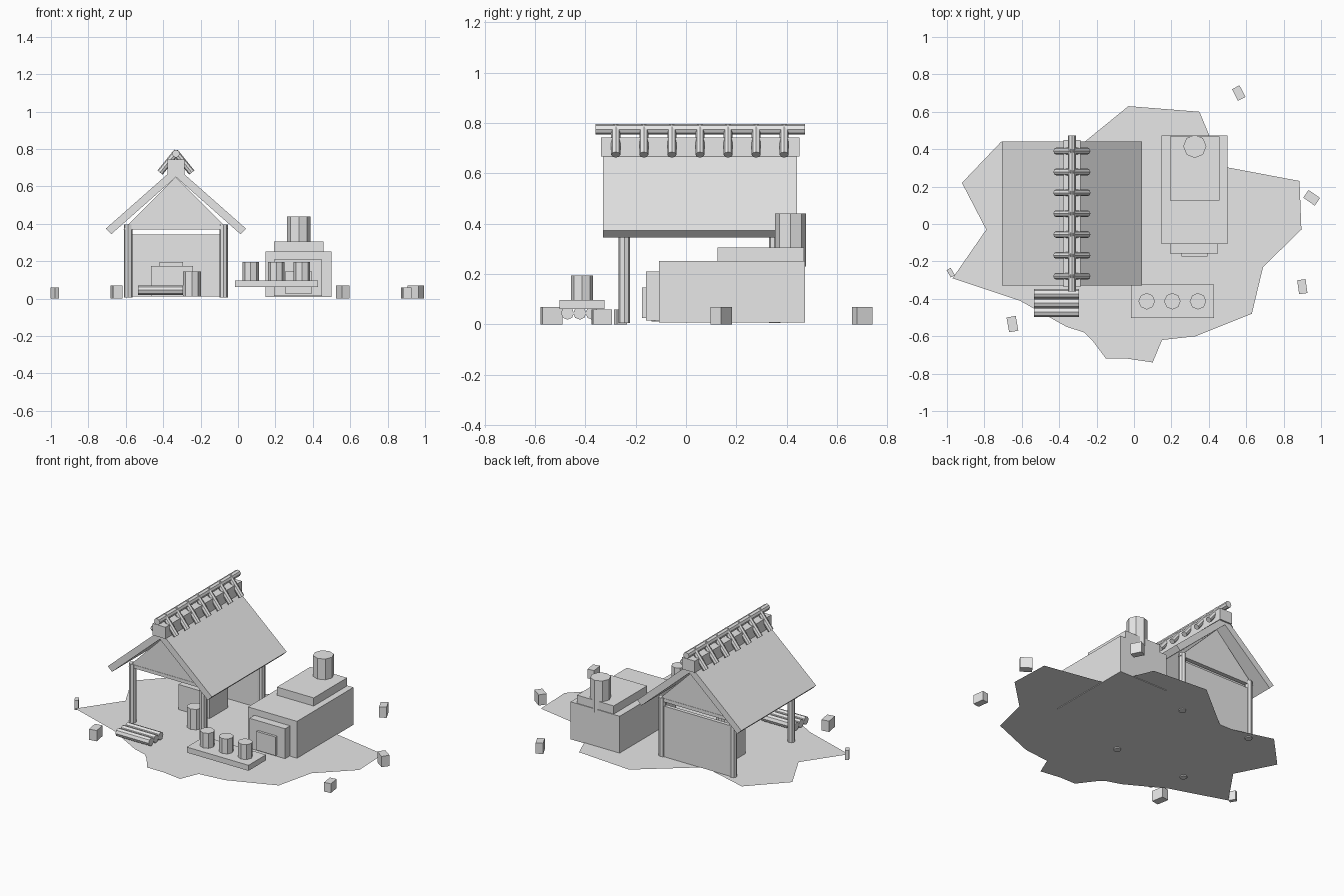
import bpy, bmesh, math
from mathutils import Vector

cube = bpy.data.objects.get("Cube")
if cube:
    bpy.data.objects.remove(cube, do_unlink=True)

# One plain colour for everything
grey = bpy.data.materials.new("plain_grey")
grey.use_nodes = True
grey.diffuse_color = (0.8, 0.8, 0.8, 1)
grey.node_tree.nodes["Principled BSDF"].inputs["Base Color"].default_value = (0.8, 0.8, 0.8, 1)


def finish(name, bm):
    bmesh.ops.recalc_face_normals(bm, faces=bm.faces)
    mesh = bpy.data.meshes.new(name)
    bm.to_mesh(mesh)
    bm.free()
    mesh.materials.append(grey)
    obj = bpy.data.objects.new(name, mesh)
    bpy.context.collection.objects.link(obj)
    return obj


def box(name, x, y, z):
    """Box from (low, high) pairs on each axis, with its origin in the middle."""
    bm = bmesh.new()
    bmesh.ops.create_cube(bm, size=1)
    bmesh.ops.scale(bm, vec=[b - a for a, b in (x, y, z)], verts=bm.verts)
    obj = finish(name, bm)
    obj.location = [(a + b) / 2 for a, b in (x, y, z)]
    return obj


def rod(name, start, end, radius, sides=8):
    """Straight low-poly cylinder between two points."""
    start, end = Vector(start), Vector(end)
    bm = bmesh.new()
    bmesh.ops.create_cone(bm, cap_ends=True, segments=sides, radius1=radius,
                          radius2=radius, depth=(end - start).length)
    obj = finish(name, bm)
    obj.location = (start + end) / 2
    obj.rotation_euler = (end - start).to_track_quat("Z", "Y").to_euler()
    return obj


def slab(name, outline, y0, y1):
    """Extrude an x-z outline along y."""
    bm = bmesh.new()
    face = bm.faces.new([bm.verts.new((x, y0, z)) for x, z in outline])
    made = bmesh.ops.extrude_face_region(bm, geom=[face])["geom"]
    verts = [v for v in made if isinstance(v, bmesh.types.BMVert)]
    bmesh.ops.translate(bm, vec=(0, y1 - y0, 0), verts=verts)
    return finish(name, bm)


# Ground sheet
shore = [(-.97, -.29), (-.61, -.41), (-.36, -.55), (-.265, -.58), (-.225, -.62),
         (-.15, -.72), (-.035, -.72), (.10, -.74), (.15, -.62), (.33, -.60),
         (.63, -.48), (.69, -.23), (.895, -.03), (.885, .23), (.46, .31),
         (.40, .48), (.35, .60), (-.03, .63), (-.38, .345), (-.71, .44),
         (-.92, .22), (-.79, -.03)]
bm = bmesh.new()
bm.faces.new([bm.verts.new((x, y, .012)) for x, y in shore])
finish("ground", bm)

# Scattered stone blocks: x, y, width, depth, height, turn
stones = [(.56, .70, .045, .07, .07, 27), (.95, .14, .075, .05, .07, -35),
          (.90, -.335, .045, .075, .06, 8), (-.65, -.535, .05, .08, .07, 10),
          (-.98, -.26, .025, .045, .06, 30)]
for i, (x, y, w, d, h, turn) in enumerate(stones):
    s = box(f"stone_{i}", (x - w / 2, x + w / 2), (y - d / 2, y + d / 2), (0, h))
    s.rotation_euler.z = math.radians(turn)

# Hut posts, back wall and gables
MID, FRONT, BACK = -.332, -.245, .352
for side, sx in (("right", -1), ("left", 1)):
    for end, y in (("front", FRONT), ("back", BACK)):
        x = MID + sx * .255
        rod(f"{end}_{side}_post", (x, y, .005), (x, y, .395), .023)
box("back_wall", (MID - .24, MID + .24), (BACK - .012, BACK + .012), (.012, .342))
for end, y in (("front", FRONT), ("back", BACK)):
    slab(f"{end}_gable", [(MID - .28, .37), (MID + .28, .37), (MID, .65)],
         y - .012, y + .012)
    box(f"{end}_beam", (MID - .25, MID + .25), (y - .014, y + .014), (.37, .392))

# Roof panels and ridge
for side, s in (("right", -1), ("left", 1)):
    slab(f"{side}_roof_panel", [(MID, .65), (MID + s * .345, .345),
                                (MID + s * .375, .374), (MID, .705)], -.33, .44)
box("ridge_beam", (MID - .046, MID + .046), (-.338, .45), (.667, .743))
rod("ridge_pole", (MID, -.36, .775), (MID, .473, .775), .021)
for i in range(7):
    y = -.279 + i * .1115
    for side, s in (("right", -1), ("left", 1)):
        rod(f"ridge_stick_{side}_{i}", (MID - s * .005, y, .785),
            (MID + s * .085, y, .674), .018)

# Hearth and stool inside the hut
box("hearth", (-.465, -.24), (.05, .24), (.012, .175))
box("hearth_top", (-.42, -.295), (.09, .20), (.155, .195))
rod("stool", (-.247, -.09, .012), (-.247, -.09, .145), .048)

# Log pile
for i, y in enumerate((-.471, -.422, -.373)):
    rod(f"log_{i}", (-.535, y, .045), (-.295, y, .045), .026)

# Kiln with stepped top, doorway and chimney
box("kiln_body", (.147, .50), (-.107, .473), (.008, .252))
box("kiln_step", (.193, .458), (.125, .468), (.25, .305))
box("kiln_frame", (.193, .45), (-.158, -.10), (.015, .21))
box("kiln_door", (.255, .393), (-.174, -.15), (.025, .147))
rod("chimney", (.325, .415, .23), (.325, .415, .44), .062)

# Low table with pots
box("table", (-.017, .428), (-.503, -.323), (.062, .098))
for i in range(3):
    x = .068 + i * .137
    rod(f"pot_{i}", (x, -.413, .095), (x, -.413, .195), .044)
